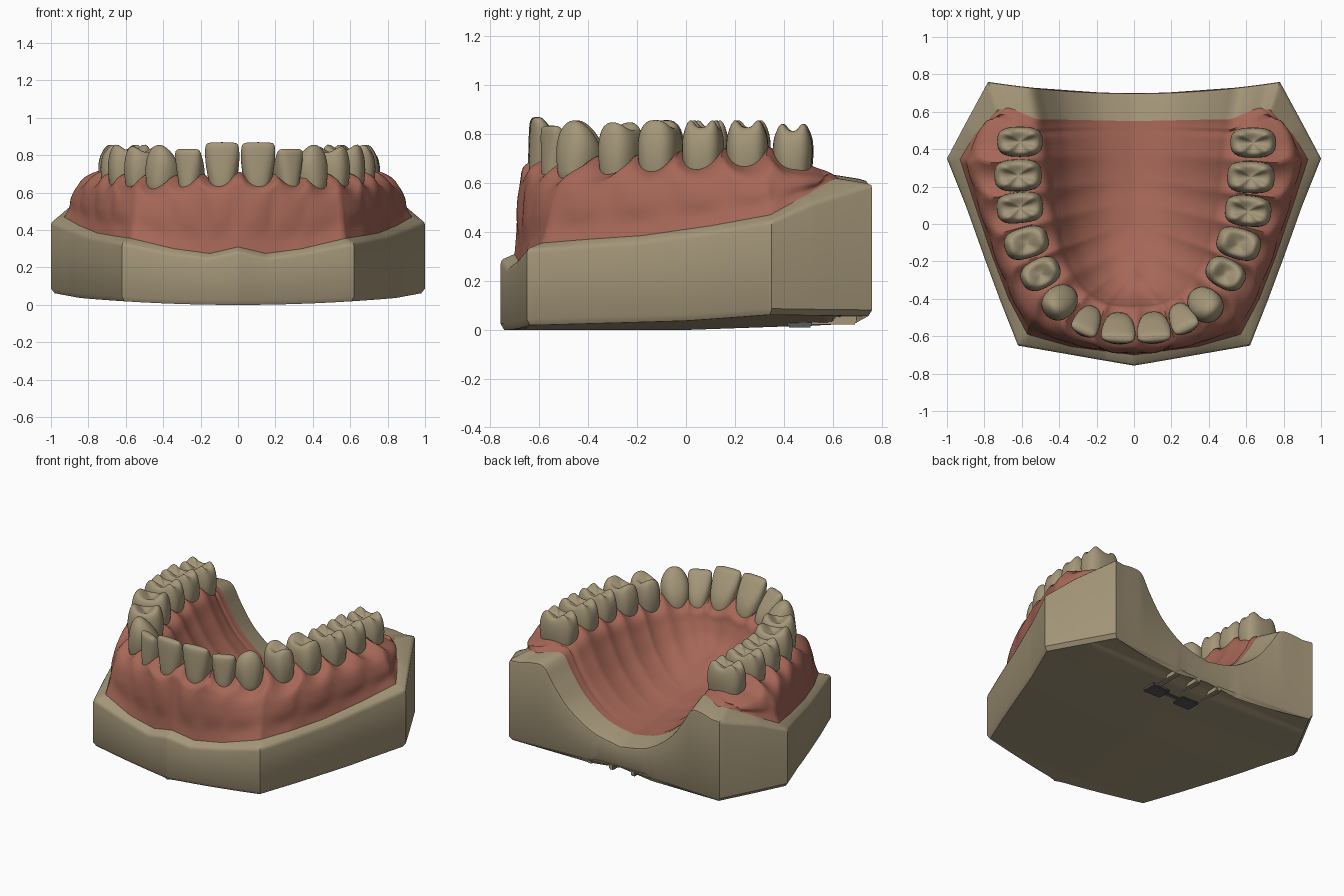
import bpy, bmesh, math
from mathutils import Vector

if "Cube" in bpy.data.objects:
    bpy.data.objects.remove(bpy.data.objects["Cube"])

def material(name, col):
    m = bpy.data.materials.new(name)
    m.diffuse_color = (*col, 1)
    m.use_nodes = True
    m.node_tree.nodes["Principled BSDF"].inputs["Base Color"].default_value = m.diffuse_color
    return m

PLASTER = material("plaster_tan", (0.37, 0.305, 0.19))
GUM = material("gum_pink", (0.38, 0.135, 0.095))
METAL = material("dark_grey", (0.10, 0.10, 0.095))

def finish(name, bm, mat, ref=None, angle=40, mirror=False):
    bmesh.ops.remove_doubles(bm, verts=bm.verts, dist=1e-4)
    bmesh.ops.recalc_face_normals(bm, faces=bm.faces)
    if ref is not None:
        s = sum(f.normal.dot(f.calc_center_median() - Vector(ref)) * f.calc_area() for f in bm.faces)
        if s < 0:
            bmesh.ops.reverse_faces(bm, faces=bm.faces)
    me = bpy.data.meshes.new(name)
    bm.to_mesh(me)
    bm.free()
    ob = bpy.data.objects.new(name, me)
    bpy.context.collection.objects.link(ob)
    me.materials.append(mat)
    bpy.ops.object.select_all(action='DESELECT')
    ob.select_set(True)
    bpy.context.view_layer.objects.active = ob
    bpy.ops.object.shade_smooth_by_angle(angle=math.radians(angle))
    if mirror:
        mod = ob.modifiers.new("mirror", 'MIRROR')
        mod.merge_threshold = 0.001
    return ob

def grid(rows, closed=False, cap=False):
    bm = bmesh.new()
    vs = [[bm.verts.new(p) for p in r] for r in rows]
    n = len(rows[0])
    for a, b in zip(vs, vs[1:]):
        for j in range(n if closed else n - 1):
            k = (j + 1) % n
            bm.faces.new((a[j], a[k], b[k], b[j]))
    if cap:
        bm.faces.new(vs[0])
        bm.faces.new(vs[-1])
    return bm

def linear(rows, t):
    i = min(int(t), len(rows) - 2)
    return Vector(rows[i]).lerp(Vector(rows[i + 1]), t - i)

def smooth(rows, t):
    i = min(int(t), len(rows) - 2)
    f = t - i
    p = [Vector(rows[max(0, min(len(rows) - 1, i + k))]) for k in (-1, 0, 1, 2)]
    return 0.5 * (2 * p[1] + (p[2] - p[0]) * f + (2 * p[0] - 5 * p[1] + 4 * p[2] - p[3]) * f * f
                  + (3 * p[1] - p[0] - 3 * p[2] + p[3]) * f ** 3)

# tooth centres, front to back
RIGHT = [(.105, -.553), (.257, -.503), (.38, -.43), (.49, -.265), (.56, -.105), (.61, .07), (.625, .25), (.637, .435)]
LEFT = [(-.082, -.556), (-.247, -.517), (-.395, -.417), (-.5, -.265), (-.575, -.10), (-.61, .088), (-.62, .26), (-.61, .44)]

# half-arch stations, front to back
OUTER = [(0, -.757), (.16, -.73), (.36, -.695), (.62, -.65), (.715, -.41), (.80, -.18), (.90, .10),
         (1, .35), (.91, .52), (.78, .76)]
FLANGE = [(0, -.70, .31), (.15, -.68, .275), (.34, -.655, .30), (.57, -.59, .355), (.67, -.40, .37),
          (.755, -.18, .385), (.85, .10, .425), (.93, .345, .47), (.85, .48, .545), (.73, .61, .62)]
CREST = [(0, -.555, .66, .10), (.17, -.54, .66, .10), (.32, -.465, .66, .10), (.43, -.35, .66, .105),
         (.51, -.22, .67, .115), (.56, -.08, .68, .125), (.605, .1, .69, .13), (.625, .3, .70, .13),
         (.63, .48, .68, .12), (.59, .59, .635, .08)]          # x, y, z, half width
SPINE = [(-.28, .42), (-.26, .41), (-.2, .37), (-.12, .335), (-.02, .30), (.08, .28), (.2, .255),
         (.34, .24), (.47, .23), (.55, .225)]                   # y, z of palate midline

STEPS, FINE = 10, 5
N = 9 * STEPS

def profile(t):
    F, C, S = linear(FLANGE, t), smooth(CREST, t), smooth(SPINE, t)
    d = smooth(CREST, min(9, t + .05)) - smooth(CREST, max(0, t - .05))
    n = Vector((d.y, -d.x, 0)).normalized()
    if t == 0:
        n = Vector((0, -1, 0))
    c, h = Vector((C.x, C.y, C.z)), C[3]
    dist = min((Vector(p) - c.xy).length for p in RIGHT)
    gap = min(1, (dist / .085) ** 2) if c.y < .46 else 0      # 1 between teeth
    pap = Vector((0, 0, .05 * gap))
    K = c + n * h + Vector((0, 0, -.035 if t < 8.5 else -.015)) + pap
    L = c - n * h + Vector((0, 0, -.03 if t < 8.5 else -.01)) + pap * .6
    s = Vector((0, S.x, S.y))
    pts = [F]
    for u, w in ((.15, .22), (.28, .52), (.52, .82)):
        p = F.lerp(K, u)
        p.z = F.z + (K.z - F.z) * w
        pts.append(p + n * .014 * (1 - gap) * (w > .3 and t < 8.5))
    pts += [K, c + pap, L]
    for u, w in ((.13, .27), (.33, .61), (.64, .89)):
        p = L.lerp(s, u)
        p.z = L.z + (s.z - L.z) * w
        pts.append(p)
    pts.append(s)
    out = [smooth(pts, i / FINE) for i in range((len(pts) - 1) * FINE + 1)]
    if t == 0:
        for p in out:
            p.x = 0
    return out

# gum and palate
rows = [profile(i / STEPS) for i in range(N + 1)]
finish("gum_and_palate", grid(rows), GUM, (0, 0, -5), 60, True)

# plaster base: wall, rim and underside
def under(x, y):
    notch = .03 if abs(x) < .2 and y > .6 else 0
    return .05 * x * x + .035 * max(0, y) + notch

def column(o, f):
    zt = f.z - .02
    zb = under(o.x, o.y)
    rim = o.lerp(f.xy, .2)
    yc = min(o.y, .69)
    return [(0, yc, under(0, yc)), (o.x * .98, o.y * .98, zb), (o.x, o.y, zb + .025),
            (o.x, o.y, zt - .022), (o.x * .995, o.y * .995, zt - .008), (rim.x, rim.y, zt), tuple(f)]

cols = [column(linear(OUTER, i / STEPS), rows[i][0]) for i in range(N + 1)]
for p in rows[-1][1:]:
    x = min(.78, p.x * .78 / .73)
    cols.append(column(Vector((x, .70 + .06 * (x / .78) ** 2)), p))
finish("plaster_base", grid(cols), PLASTER, (0, 0, .2), 35, True)

# crown shapes: height, width scale, depth scale, outward shift, cusp height
MOLAR = [(0, .78, .8, 0, 0), (.3, .9, .93, 0, 0), (.55, 1, 1, 0, 0), (.75, .97, .95, 0, .004),
         (.89, .86, .84, 0, .012), (.95, .7, .68, 0, .018), (.92, .5, .48, 0, .014),
         (.86, .28, .25, 0, .006), (.83, .08, .06, 0, 0)]
INCISOR = [(0, .6, .85, 0, 0), (.25, .75, 1, 0, 0), (.5, .92, .9, .08, 0), (.7, 1, .68, .28, 0),
           (.87, 1, .45, .48, 0), (.96, .95, .3, .58, 0), (1, .8, .15, .6, 0)]
CANINE = [(0, .7, .9, 0, 0), (.3, .88, 1, 0, 0), (.55, 1, .92, .06, 0), (.75, .9, .7, .2, 0),
          (.9, .64, .45, .3, 0), (.98, .34, .22, .35, 0), (1, .1, .08, .35, 0)]
# name, shape, cusps, squareness, angle, width, depth, top
KINDS = [("central_incisor", INCISOR, 0, 2.6, 4, .185, .18, .87), ("lateral_incisor", INCISOR, 0, 2.5, 25, .15, .18, .835),
         ("canine", CANINE, 0, 2.2, 46, .185, .21, .855), ("first_premolar", MOLAR, 2, 2.5, 62, .165, .225, .85),
         ("second_premolar", MOLAR, 2, 2.8, 74, .17, .245, .86), ("first_molar", MOLAR, 4, 3, 84, .17, .255, .86),
         ("second_molar", MOLAR, 4, 3, 88, .175, .26, .86), ("third_molar", MOLAR, 4, 2.8, 90, .165, .25, .845)]
Z0 = .56

def tooth(name, pos, ang, shape, cusps, sq, wt, wr, top):
    a = math.radians(ang)
    out, tan = Vector((math.sin(a), -math.cos(a), 0)), Vector((math.cos(a), math.sin(a), 0))
    rings = []
    for h, st, sr, off, amp in shape:
        ring = []
        for i in range(32):
            q = 2 * math.pi * i / 32
            c, s = (math.copysign(abs(v) ** (2 / sq), v) for v in (math.cos(q), math.sin(q)))
            p = Vector((*pos, Z0 + (top - Z0) * h - amp * math.cos(cusps * q)))
            ring.append(p + tan * c * st * wt / 2 + out * (s * sr + off) * wr / 2)
        rings.append(ring)
    ob = finish(name, grid(rings, True, True), PLASTER, None, 180)
    sub = ob.modifiers.new("smooth", 'SUBSURF')
    sub.levels = sub.render_levels = 1

for side, sign, centres in (("right", 1, RIGHT), ("left", -1, LEFT)):
    for pos, (nm, shape, cusps, sq, ang, wt, wr, top) in zip(centres, KINDS):
        tooth(f"{side}_{nm}", pos, sign * ang, shape, cusps, sq, wt, wr, top)

# hinge fittings under the back edge
def block(name, loc, size, mat):
    bm = bmesh.new()
    bmesh.ops.create_cube(bm, size=1)
    for v in bm.verts:
        v.co = Vector(loc) + Vector(a * b for a, b in zip(v.co, size))
    bmesh.ops.bevel(bm, geom=bm.edges[:], offset=.006, segments=2, affect='EDGES')
    finish(name, bm, mat)

for i, x in enumerate((-.02, .21)):
    block(f"hinge_tab_{i + 1}", (x, .465, .035), (.13, .10, .05), METAL)
block("hinge_link", (.095, .47, .035), (.12, .04, .035), METAL)
for i, x in enumerate((-.09, .07, .23)):
    block(f"hinge_rib_{i + 1}", (x, .60, .042), (.035, .19, .04), PLASTER)
